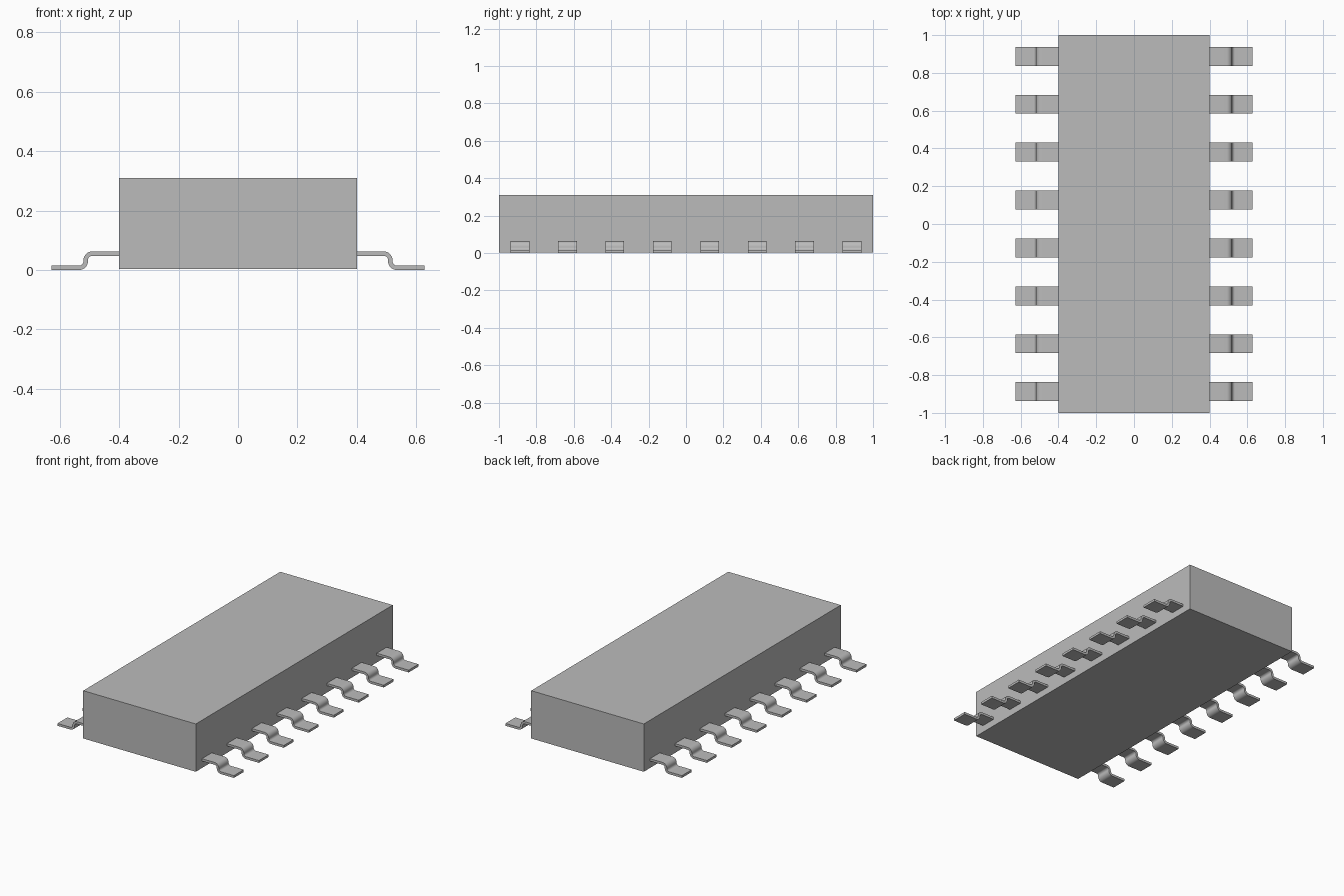
import bpy
import bmesh
import math

if "Cube" in bpy.data.objects:
    bpy.data.objects.remove(bpy.data.objects["Cube"])

PITCH, LEAD_WIDTH, THICK = 0.2535, 0.1, 0.015
BODY_HALF, LEAD_TIP = 0.4, 0.627
BODY_BASE, BODY_TOP = 0.003, 0.31


def make_material(name, level):
    mat = bpy.data.materials.new(name)
    mat.use_nodes = True
    colour = (level, level, level, 1)
    mat.diffuse_color = colour
    mat.node_tree.nodes["Principled BSDF"].inputs["Base Color"].default_value = colour
    return mat


grey = make_material("plain grey", 0.5)


def add_object(name, mesh):
    obj = bpy.data.objects.new(name, mesh)
    bpy.context.collection.objects.link(obj)
    return obj


def lead_side(offset):
    """Edge of the bent strip, offset sideways from its centre line."""
    bend, steps = 0.0225, 8
    high, low = 0.0555, THICK / 2
    start = 0.49
    points = [(BODY_HALF, high + offset)]
    for i in range(steps + 1):              # upper bend
        a = math.pi / 2 * (1 - i / steps)
        r = bend + offset
        points.append((start + r * math.cos(a), high - bend + r * math.sin(a)))
    for i in range(steps + 1):              # lower bend
        a = math.pi + math.pi / 2 * i / steps
        r = bend - offset
        points.append((start + 2 * bend + r * math.cos(a), low + bend + r * math.sin(a)))
    points.append((LEAD_TIP, low + offset))
    return points


def make_lead_mesh():
    bm = bmesh.new()
    rings = []
    for (ux, uz), (lx, lz) in zip(lead_side(THICK / 2), lead_side(-THICK / 2)):
        w = LEAD_WIDTH / 2
        corners = [(ux, -w, uz), (ux, w, uz), (lx, w, lz), (lx, -w, lz)]
        rings.append([bm.verts.new(c) for c in corners])
    for a, b in zip(rings, rings[1:]):
        for i in range(4):
            j = (i + 1) % 4
            bm.faces.new((a[i], a[j], b[j], b[i]))
    bm.faces.new(rings[0])
    bm.faces.new(rings[-1])
    bmesh.ops.recalc_face_normals(bm, faces=bm.faces)
    mesh = bpy.data.meshes.new("lead")
    bm.to_mesh(mesh)
    bm.free()
    mesh.materials.append(grey)
    return mesh


# Package body
bpy.ops.mesh.primitive_cube_add(size=1, location=(0, 0, (BODY_BASE + BODY_TOP) / 2))
body = bpy.context.object
body.name = "package_body"
body.scale = (2 * BODY_HALF, 2, BODY_TOP - BODY_BASE)
body.data.materials.append(grey)

# Tiny orientation mark on the top, beside the first lead
bpy.ops.mesh.primitive_cylinder_add(vertices=16, radius=0.004, depth=0.001,
                                    location=(-0.247, 0.854, BODY_TOP))
mark = bpy.context.object
mark.name = "orientation_mark"
mark.data.materials.append(grey)

# Eight bent leads along each long side
lead_mesh = make_lead_mesh()
leads = []
for side, turn in (("left", 0), ("right", math.pi)):
    for i in range(8):
        lead = add_object(f"{side}_lead_{i + 1}", lead_mesh)
        lead.location.y = (i - 3.5) * PITCH
        lead.rotation_euler.z = turn
        leads.append(lead)

# Smooth bends with crisp strip edges
bpy.ops.object.select_all(action="DESELECT")
leads[0].select_set(True)
bpy.context.view_layer.objects.active = leads[0]
bpy.ops.object.shade_smooth_by_angle(angle=math.radians(30))
